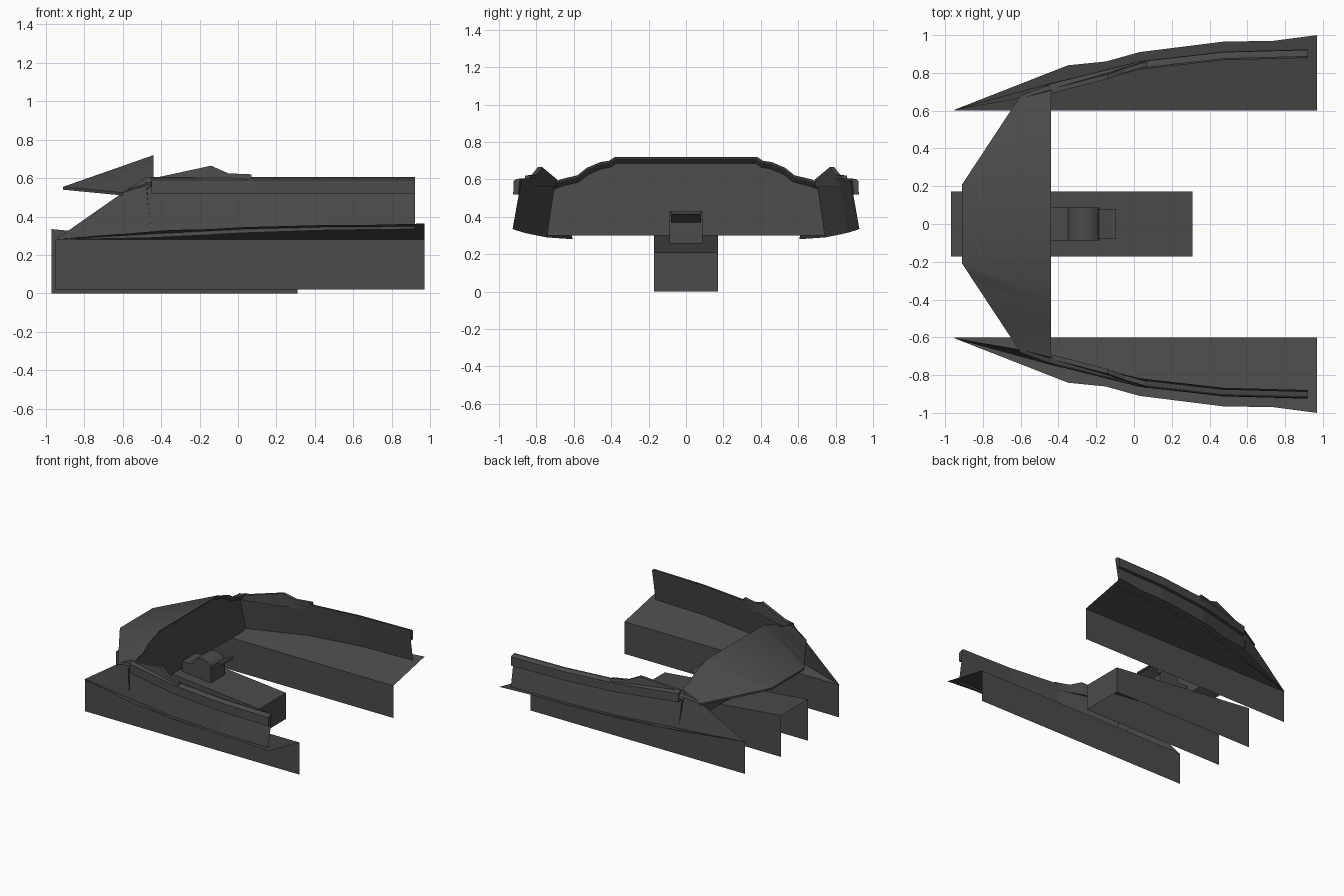
import bpy
import bmesh
import math

cube = bpy.data.objects.get("Cube")
if cube:
    bpy.data.objects.remove(cube, do_unlink=True)

grey = bpy.data.materials.new("dark grey plastic")
grey.use_nodes = True
COLOUR = (0.07, 0.07, 0.07, 1)
grey.diffuse_color = COLOUR
grey.node_tree.nodes["Principled BSDF"].inputs["Base Color"].default_value = COLOUR


def make(name, bm, mirror=True, smooth=False):
    """Turn a bmesh into an object, optionally mirrored across the centre line."""
    bmesh.ops.remove_doubles(bm, verts=bm.verts, dist=0.0005)
    bmesh.ops.recalc_face_normals(bm, faces=bm.faces)
    mesh = bpy.data.meshes.new(name)
    bm.to_mesh(mesh)
    bm.free()
    mesh.materials.append(grey)
    ob = bpy.data.objects.new(name, mesh)
    bpy.context.collection.objects.link(ob)
    if mirror:
        mod = ob.modifiers.new("mirror", 'MIRROR')
        mod.use_axis = (False, True, False)
    if smooth:
        bpy.ops.object.select_all(action='DESELECT')
        ob.select_set(True)
        bpy.context.view_layer.objects.active = ob
        bpy.ops.object.shade_smooth_by_angle(angle=math.radians(35))
    return ob


def loft(name, rows, closed=False, **kw):
    """Skin a sheet through rows of points; closed joins each row and caps the ends."""
    bm = bmesh.new()
    grid = [[bm.verts.new(p) for p in row] for row in rows]
    for a, b in zip(grid, grid[1:]):
        n = len(a)
        for i in range(n if closed else n - 1):
            j = (i + 1) % n
            bm.faces.new((a[i], a[j], b[j], b[i]))
    if closed:
        bm.faces.new(grid[0])
        bm.faces.new(grid[-1])
    return make(name, bm, **kw)


def prism(name, profile, half_width, **kw):
    """Extrude an x-z profile across the centre line."""
    rows = [[(x, s * half_width, z) for x, z in profile] for s in (-1, 1)]
    return loft(name, rows, closed=True, mirror=False, **kw)


# Sills: an inner wall and a sloping shelf with a curved outer edge
INNER, SILL_Z = 0.6, 0.28
loft("sill_wall", [[(-0.95, INNER, z), (0.97, INNER, z)] for z in (0.02, SILL_Z)])
edge = [(-0.95, 0.605), (-0.35, 0.84), (-0.15, 0.86), (0.03, 0.91),
        (0.47, 0.965), (0.74, 0.97), (0.97, 1.0)]
loft("sill_shelf", [[(x, INNER, SILL_Z) for x, y in edge],
                    [(x, y, SILL_Z + (y - INNER) * 0.21) for x, y in edge]])

# Door panels: leaning sheets following the curve of the sill
door = [(-0.45, 0.745, 0.29), (-0.15, 0.82, 0.305), (0.03, 0.865, 0.315),
        (0.47, 0.915, 0.33), (0.92, 0.927, 0.335)]
LEAN = 0.048
loft("door_panel", [[(x - (0.03 if x < -0.4 else 0) * t, y - LEAN * t, z + (0.605 - z) * t)
                     for x, y, z in door] for t in (0, 0.12, 0.7, 1)])

# Door top rail, standing proud of the panel
section = [(-0.04, 0.605), (-0.015, 0.60), (-0.005, 0.59), (-0.003, 0.52), (-0.03, 0.52)]
loft("door_rail", [[(x, y + dy, z) for dy, z in section] for x, y, _ in door], closed=True)

# Raised corner plate on the door top
corner = [(-0.44, 0.69, 0.60), (-0.14, 0.768, 0.665), (-0.05, 0.80, 0.625),
          (0.07, 0.835, 0.62)]
loft("corner_plate", [[(x, y + dy, z if top else 0.56) for dy, top in
                       ((0, 0), (0, 1), (0.025, 1), (0.035, 0))]
                      for x, y, z in corner], closed=True)

# Pointed panels ahead of the doors
loft("front_side_panel", [[(-0.95, 0.605, 0.28), (-0.60, 0.665, 0.525), (-0.48, 0.697, 0.60)],
                          [(-0.95, 0.605, 0.28), (-0.70, 0.675, 0.285), (-0.45, 0.745, 0.29)]])

# Hood over the dashboard: rear rim lofted to the angular front edge
rim = [(0, 0.72), (0.38, 0.72), (0.41, 0.70), (0.46, 0.692),
       (0.53, 0.662), (0.58, 0.622), (0.66, 0.603), (0.74, 0.575)]
REAR_X = -0.44


def nose(y):
    t = min(max((y - 0.38) / 0.28, 0), 1)
    flat = 0.21 * min(y / 0.38, 1)
    return (-0.91 + 0.31 * t, flat + 0.47 * t, 0.555 - 0.03 * t)


def nose_low(y):
    x, w, z = nose(y)
    return (x, w, z - 0.015)


loft("dashboard_hood", [[nose_low(y) for y, z in rim], [nose(y) for y, z in rim],
                        [(REAR_X, y, z) for y, z in rim]], smooth=True)

# Dashboard face with the recessed lip under the hood rim
loft("dashboard_face", [[(REAR_X, y, z) for y, z in rim],
                        [(-0.445, y, z - 0.012) for y, z in rim],
                        [(-0.475, y * 0.985, z - 0.036) for y, z in rim],
                        [(-0.45, y, 0.30) for y, z in rim]])

# Centre tunnel: open underneath and at the front
W = 0.172
bm = bmesh.new()
for quad in ([(-0.97, W, 0), (0.31, W, 0), (0.31, W, 0.21), (-0.97, W, 0.335)],
             [(-0.97, -W, 0), (0.31, -W, 0), (0.31, -W, 0.21), (-0.97, -W, 0.335)],
             [(-0.97, -W, 0.335), (0.31, -W, 0.21), (0.31, W, 0.21), (-0.97, W, 0.335)],
             [(0.31, -W, 0), (0.31, W, 0), (0.31, W, 0.21), (0.31, -W, 0.21)]):
    bm.faces.new([bm.verts.new(p) for p in quad])
make("centre_tunnel", bm, mirror=False)

# Lever housing with a rounded hump, and the lever plate
hump = [(-0.265 - 0.085 * math.cos(a), 0.365 + 0.065 * math.sin(a))
        for a in [math.pi * i / 10 for i in range(11)]]
prism("lever_housing", [(-0.18, 0.255), (-0.44, 0.28), (-0.44, 0.365)] + hump, 0.088, smooth=True)
prism("lever_plate", [(-0.2, 0.36), (-0.2, 0.375), (-0.115, 0.43), (-0.095, 0.43),
                      (-0.095, 0.415), (-0.11, 0.412)], 0.08)
